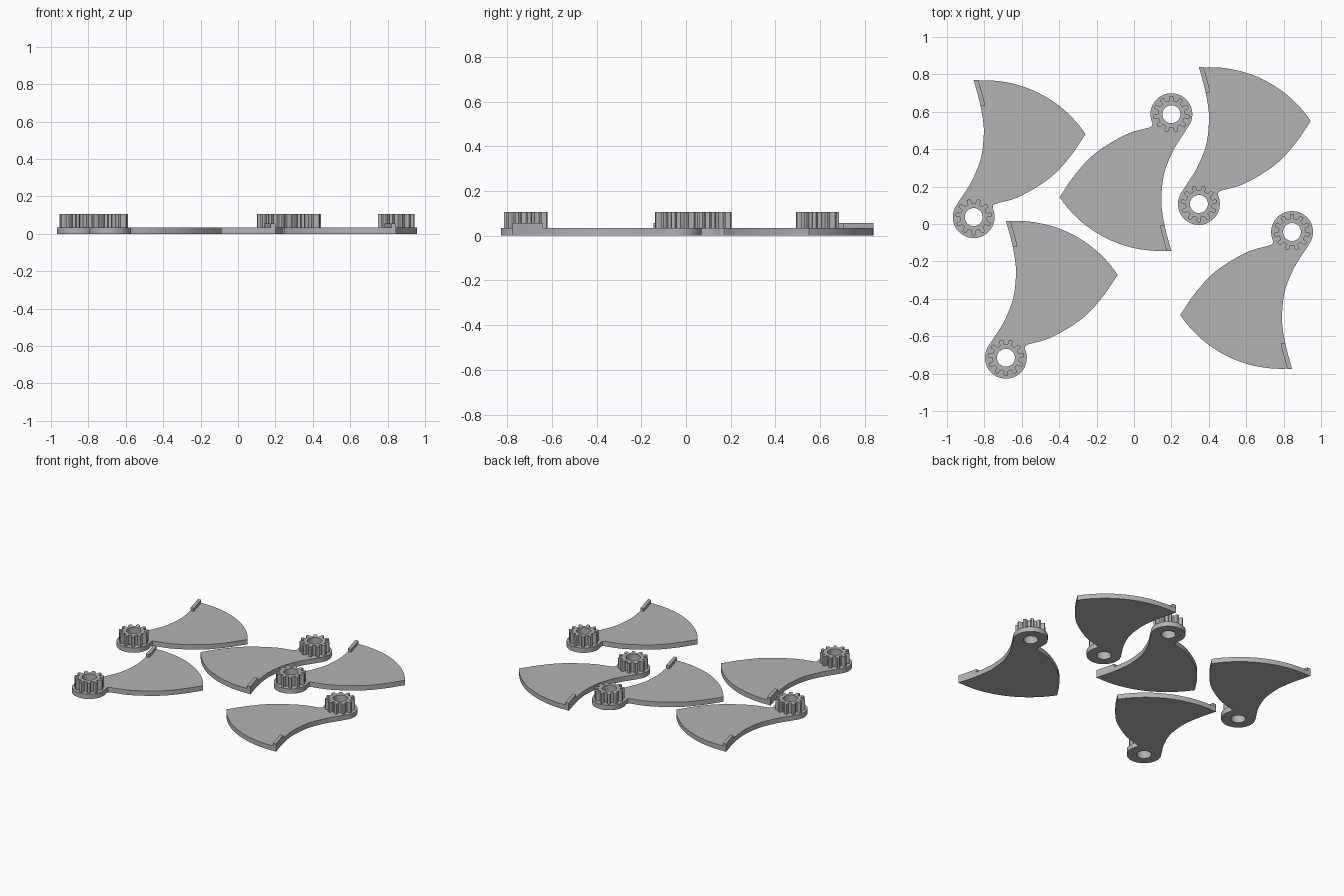
import bpy, bmesh
from math import sin, cos, pi, radians, atan2, hypot
from mathutils import Vector

if "Cube" in bpy.data.objects:
    bpy.data.objects.remove(bpy.data.objects["Cube"], do_unlink=True)

grey = bpy.data.materials.new("plain grey")
grey.use_nodes = True
grey.diffuse_color = (0.45, 0.45, 0.45, 1)
grey.node_tree.nodes["Principled BSDF"].inputs["Base Color"].default_value = (0.45, 0.45, 0.45, 1)

PLATE_TOP, LIP_TOP, GEAR_TOP = 0.035, 0.056, 0.107
HUB_R, HOLE_R, TEETH = 0.112, 0.048, 11


def arc(cx, cy, r, a0, a1, n):
    return [(cx + r * cos(a0 + (a1 - a0) * i / n), cy + r * sin(a0 + (a1 - a0) * i / n))
            for i in range(n + 1)]


def smooth_path(pts, steps=6):
    """Smooth curve passing through the given points."""
    p = [Vector(q) for q in pts]
    p = [2 * p[0] - p[1]] + p + [2 * p[-1] - p[-2]]
    out = []
    for a, b, c, d in zip(p, p[1:], p[2:], p[3:]):
        for i in range(steps):
            t = i / steps
            v = 0.5 * (2 * b + (c - a) * t + (2 * a - 5 * b + 4 * c - d) * t ** 2
                       + (3 * b - a - 3 * c + d) * t ** 3)
            out.append(tuple(v))
    return out + [tuple(p[-2])]


def extruded(name, loops, z0, z1):
    """Solid mesh from flat closed outlines; inner outlines become holes."""
    curve = bpy.data.curves.new(name, "CURVE")
    curve.dimensions = "2D"
    curve.fill_mode = "BOTH"
    curve.extrude = (z1 - z0) / 2
    for loop in loops:
        spline = curve.splines.new("POLY")
        spline.points.add(len(loop) - 1)
        for point, (x, y) in zip(spline.points, loop):
            point.co = (x, y, 0, 1)
        spline.use_cyclic_u = True
    temp = bpy.data.objects.new(name, curve)
    mesh = bpy.data.meshes.new_from_object(temp)
    bpy.data.objects.remove(temp)
    bpy.data.curves.remove(curve)
    bm = bmesh.new()
    bm.from_mesh(mesh)
    bmesh.ops.remove_doubles(bm, verts=bm.verts, dist=0.0002)
    bmesh.ops.translate(bm, verts=bm.verts, vec=(0, 0, (z0 + z1) / 2))
    bmesh.ops.recalc_face_normals(bm, faces=bm.faces)
    bm.to_mesh(mesh)
    bm.free()
    mesh.name = name
    mesh.materials.clear()
    mesh.materials.append(grey)
    return mesh


hole = arc(0, 0, HOLE_R, 0, 2 * pi, 40)[:-1]

# Blade outline: hollow leading edge, round hub, bowed trailing edge, outer arc
leading = smooth_path([(0, .732), (.032, .614), (.051, .507), (.053, .427),
                       (.037, .31), (-.011, .192), (-.064, .107), (-.097, .056)])
hub = arc(0, 0, HUB_R, radians(150), radians(385), 36)
trailing = smooth_path([(.118, .071), (.246, .11), (.406, .208), (.513, .32), (.598, .443)])
cx, cy = .059, .083
outer = arc(cx, cy, hypot(.598 - cx, .443 - cy), atan2(.443 - cy, .598 - cx),
            atan2(.732 - cy, -cx), 28)
blade = leading[:-1] + hub + [(.104, .063)] + trailing[:-1] + outer[:-1]

# Raised lip along the tip of the leading edge
edge = [p for p in leading if p[1] > .58]
lip = edge + [(x + .025, y) for x, y in reversed(edge)]

# Gear with tapered teeth, one tooth pointing away from the blade
gear = []
for i in range(TEETH):
    a = -pi / 2 + 2 * pi * i / TEETH
    for r, off in ((.072, -9), (.09, -7.5), (.098, -4.5), (.098, 4.5), (.09, 7.5), (.072, 9)):
        gear.append((r * cos(a + radians(off)), r * sin(a + radians(off))))

parts = {
    "blade": extruded("blade", [blade, hole], 0, PLATE_TOP),
    "blade_lip": extruded("blade_lip", [lip], PLATE_TOP, LIP_TOP),
    "hub_gear": extruded("hub_gear", [gear, hole], PLATE_TOP, GEAR_TOP),
}

# Smooth the curved walls once per shared mesh, keeping edges crisp
for name, mesh in parts.items():
    bm = bmesh.new()
    bm.from_mesh(mesh)
    for f in bm.faces:
        f.smooth = True
    for e in bm.edges:
        e.smooth = len(e.link_faces) == 2 and e.calc_face_angle() < radians(25)
    bm.to_mesh(mesh)
    bm.free()

# Five loose blades: hub position and turn
layout = [(-.857, .037, 0), (.2, .587, pi), (.347, .107, 0),
          (-.685, -.715, 0), (.845, -.043, pi)]
for n, (x, y, turn) in enumerate(layout, 1):
    for name, mesh in parts.items():
        ob = bpy.data.objects.new(f"{name}_{n}", mesh)
        ob.location = (x, y, 0)
        ob.rotation_euler.z = turn
        bpy.context.collection.objects.link(ob)
